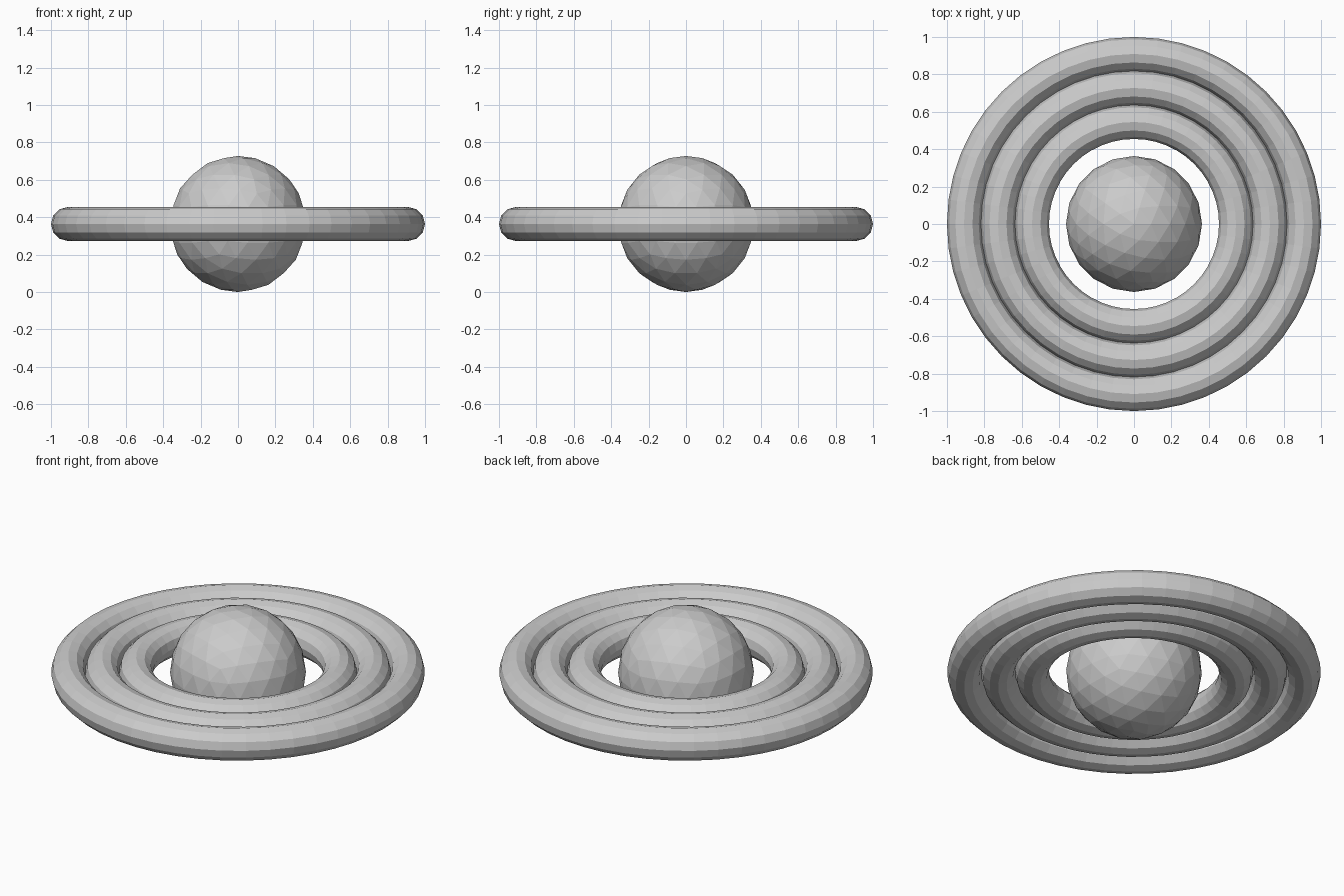
import bpy

if "Cube" in bpy.data.objects:
    bpy.data.objects.remove(bpy.data.objects["Cube"])

UNIT = 2 / 5.5          # radius of the ball; the whole model is 5.5 ball radii wide

grey = bpy.data.materials.new("light grey")
grey.diffuse_color = (0.6, 0.6, 0.6, 1)
grey.use_nodes = True
grey.node_tree.nodes["Principled BSDF"].inputs["Base Color"].default_value = grey.diffuse_color


def finish(name):
    ob = bpy.context.object
    ob.name = name
    ob.data.materials.clear()
    ob.data.materials.append(grey)
    bpy.ops.object.shade_flat()


# Faceted central ball
bpy.ops.mesh.primitive_ico_sphere_add(subdivisions=3, radius=UNIT, location=(0, 0, UNIT))
finish("planet_ball")

# Three touching concentric rings around its equator
for name, major in (("inner_ring", 1.5), ("middle_ring", 2.0), ("outer_ring", 2.5)):
    bpy.ops.mesh.primitive_torus_add(
        major_radius=major * UNIT, minor_radius=0.25 * UNIT,
        major_segments=48, minor_segments=12, location=(0, 0, UNIT))
    finish(name)
